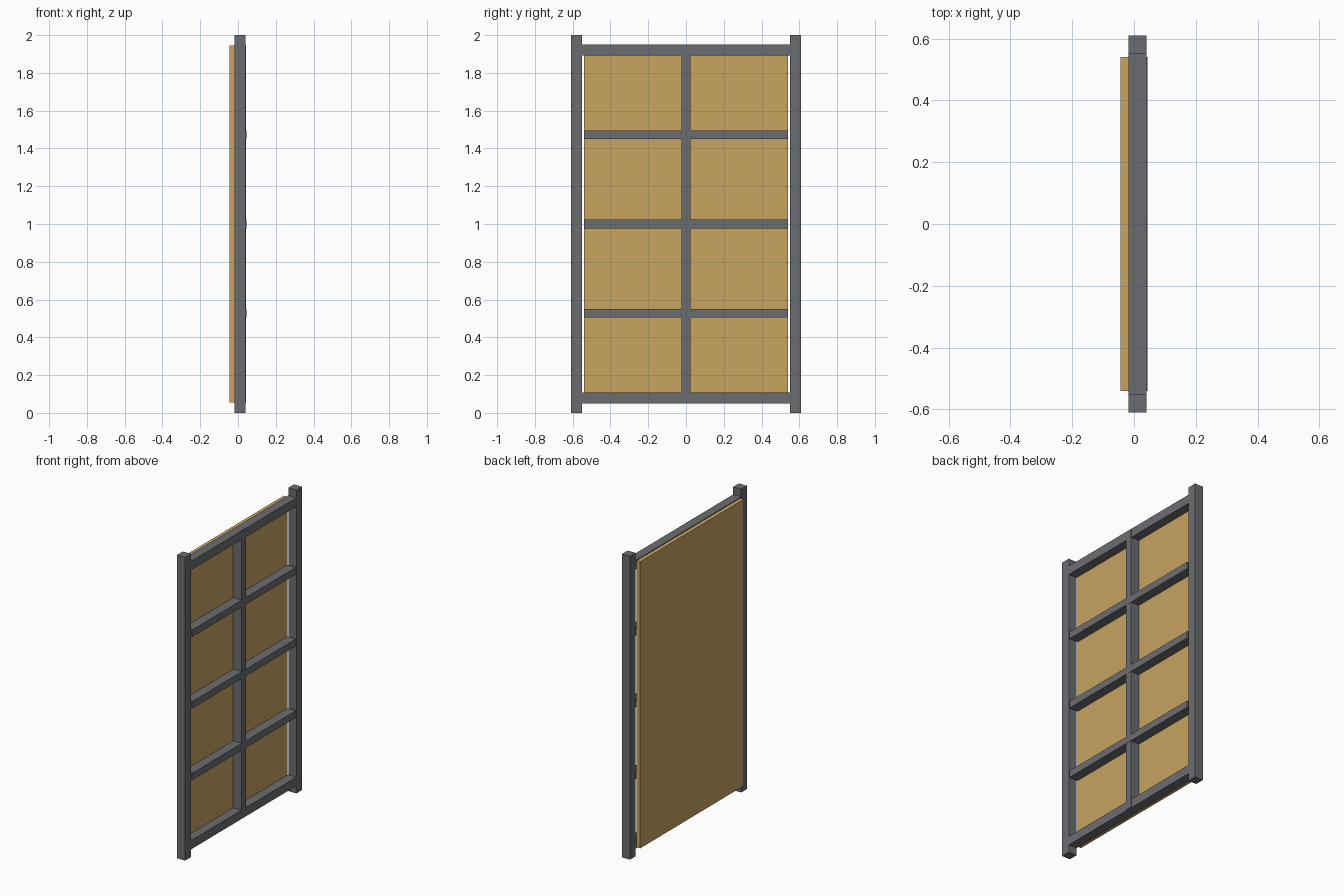
import bpy

cube = bpy.data.objects.get("Cube")
if cube:
    bpy.data.objects.remove(cube, do_unlink=True)


def material(name, color):
    mat = bpy.data.materials.new(name)
    mat.use_nodes = True
    mat.diffuse_color = (*color, 1)
    mat.node_tree.nodes["Principled BSDF"].inputs["Base Color"].default_value = (*color, 1)
    return mat


def box(name, x, y, z, mat):
    """Box from (min, max) ranges on each axis."""
    ranges = (x, y, z)
    bpy.ops.mesh.primitive_cube_add(size=1, location=[(a + b) / 2 for a, b in ranges])
    obj = bpy.context.object
    obj.name = name
    obj.scale = [b - a for a, b in ranges]
    bpy.ops.object.transform_apply(location=False, rotation=False, scale=True)
    obj.data.materials.append(mat)
    return obj


steel = material("grey steel", (0.147, 0.152, 0.163))
wood = material("tan plywood", (0.58, 0.37, 0.117))

BACK, FRAME, BAR = -0.018, 0.041, 0.044   # shared back plane and two front planes
HALF = 0.54                               # half width of the panel

# Sheet fixed behind the frame
box("panel", (-0.044, BACK), (-HALF, HALF), (0.055, 1.945), wood)

# Outer posts
for name, side in (("front_post", -1), ("back_post", 1)):
    box(name, (BACK, FRAME), sorted((side * 0.55, side * 0.61)), (0, 2), steel)

# Bottom and top rails
for name, low in (("bottom_rail", 0.05), ("top_rail", 1.892)):
    box(name, (BACK, FRAME), (-0.55, 0.55), (low, low + 0.058), steel)

# Centre upright and cross bars
box("centre_upright", (BACK, BAR - 0.001), (-0.024, 0.024), (0.055, 1.945), steel)
for i, z in enumerate((0.5275, 1.0, 1.4725)):
    box(f"cross_bar_{i + 1}", (BACK, BAR), (-HALF, HALF), (z - 0.023, z + 0.023), steel)
